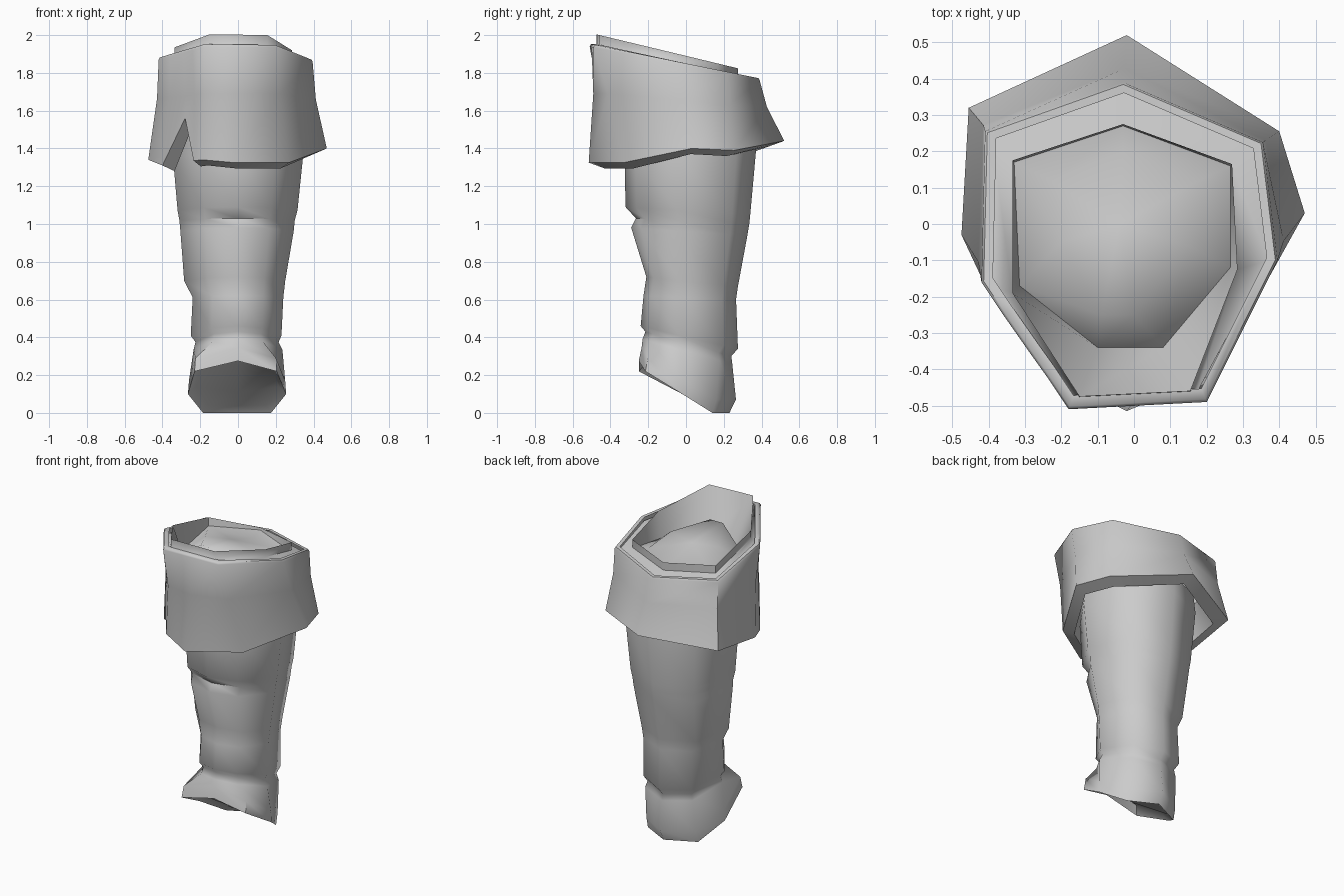
import bpy, bmesh, math
from mathutils import Vector

cube = bpy.data.objects.get("Cube")
if cube:
    bpy.data.objects.remove(cube)

grey = bpy.data.materials.new("plain_grey")
grey.use_nodes = True
grey.diffuse_color = (0.6, 0.6, 0.6, 1)
grey.node_tree.nodes["Principled BSDF"].inputs["Base Color"].default_value = grey.diffuse_color


def skin(name, rings, cap_end=None, angle=60):
    """Bridge a stack of rings; cap_end is an optional centre point for the last one."""
    bm = bmesh.new()
    loops = [[bm.verts.new(p) for p in ring] for ring in rings]
    n = len(loops[0])
    for a, b in zip(loops, loops[1:]):
        for i in range(n):
            j = (i + 1) % n
            bm.faces.new((a[i], a[j], b[j], b[i]))
    if cap_end:
        tip = bm.verts.new(cap_end)
        for i in range(n):
            bm.faces.new((loops[-1][i], loops[-1][(i + 1) % n], tip))
    bmesh.ops.recalc_face_normals(bm, faces=bm.faces)
    mesh = bpy.data.meshes.new(name)
    bm.to_mesh(mesh)
    bm.free()
    mesh.materials.append(grey)
    obj = bpy.data.objects.new(name, mesh)
    bpy.context.collection.objects.link(obj)
    bpy.ops.object.select_all(action="DESELECT")
    obj.select_set(True)
    bpy.context.view_layer.objects.active = obj
    bpy.ops.object.shade_smooth_by_angle(angle=math.radians(angle))


def scaled(ring, s, dz=0.0):
    return [Vector((p.x * s, p.y * s, p.z + dz)) for p in ring]


def on_slope(points, base, slope):
    return [Vector((x, y, base - slope * y)) for x, y in points]


# Shaft: eight-sided rings, each tilted from front to back
SECTION = [(0, -1), (.56, -.82), (1, -.15), (.72, .72), (0, 1), (-.72, .72), (-1, -.15), (-.56, -.82)]


def shaft_ring(z_front, z_back, left, right, front, back):
    ring = []
    for u, v in SECTION:
        t = (v + 1) / 2
        ring.append(Vector((u * (right if u > 0 else left),
                            v * back if v > 0 else -v * front,
                            z_front + (z_back - z_front) * t)))
    return ring


# Bottom rim slopes from the raised front down to the ground at the back
hem = [Vector(p) for p in (
    (0, -.25, .275), (.205, -.215, .22), (.255, -.02, .1), (.175, .14, 0),
    (0, .23, 0), (-.185, .14, 0), (-.265, -.02, .1), (-.23, -.25, .22))]
flare = [Vector((p.x * .98, p.y * (.94 if p.y < 0 else 1.15), p.z + .07)) for p in hem]
pocket = scaled(hem, .85, .04)

shaft_rings = [shaft_ring(*row) for row in (
    (1.50, 1.50, .33, .33, -.325, .36),
    (1.35, 1.38, .345, .345, -.325, .37),
    (1.09, 1.05, .32, .315, -.32, .34),
    (1.03, 1.00, .31, .30, -.265, .335),
    (.98, .94, .305, .295, -.29, .325),
    (.72, .67, .285, .25, -.21, .275),
    (.62, .60, .24, .24, -.225, .265),
    (.46, .34, .25, .23, -.24, .275),
    (.43, .30, .225, .215, -.215, .24),
    (.39, .26, .235, .235, -.23, .245),
)]
skin("shaft", shaft_rings + [flare, hem, pocket], (0, 0, .11), angle=60)

# Cuff: outline runs round from the front, with a V-shaped slit on one side
CUFF_TOP = [(-.18, -.51), (.01, -.5), (.2, -.49), (.395, -.1), (.355, .225), (-.03, .39),
            (-.41, .255), (-.42, -.16), (-.36, -.25), (-.29, -.35), (-.24, -.42)]
CUFF_HEM = [Vector(p) for p in (
    (-.19, -.43, 1.34), (-.02, -.515, 1.325), (.27, -.33, 1.325), (.47, .03, 1.4), (.4, .255, 1.39),
    (-.02, .52, 1.44), (-.455, .32, 1.38), (-.475, -.03, 1.34), (-.4, -.19, 1.31),
    (-.28, -.35, 1.56), (-.235, -.4, 1.335))]
top = on_slope(CUFF_TOP, 1.838, .2)
mid = []
for a, b in zip(top, CUFF_HEM):
    p = a.lerp(b, .4) * .97
    p.z = 1.65 - .08 * a.y
    mid.append(p)
crest = scaled(top, .985, .012)
rim = scaled(top, .925, .012)
lip = scaled(CUFF_HEM, .84, -.03)
lining = scaled(CUFF_HEM, .74, .16)
skin("cuff", [lining, lip, CUFF_HEM, mid, top, crest, rim], angle=60)

# Collar: ledge inside the cuff rim, a low raised edge, and a tilted plug just below it
LEDGE = [(-.16, -.485), (.17, -.47), (.37, -.1), (.335, .21), (-.03, .365), (-.39, .235), (-.39, -.17)]
COLLAR = [(-.15, -.475), (.155, -.46), (.285, -.125), (.27, .165), (-.03, .275), (-.335, .175), (-.335, -.19)]
MOAT = [(-.1, -.34), (.08, -.34), (.265, -.12), (.265, .16), (-.03, .27), (-.33, .17), (-.315, -.17)]
PLUG = [(-.09, -.25), (0, -.25), (.15, -.06), (.18, .12), (-.03, .2), (-.23, .12), (-.2, -.05)]
ledge = on_slope(LEDGE, 1.825, .2)
edge = on_slope(COLLAR, 1.89, .24)
moat = on_slope(MOAT, 1.77, -.15)
plug = on_slope(PLUG, 1.835, .24)
skin("collar", [ledge, scaled(edge, 1, -.05), edge, moat, plug], (-.04, 0, 1.85), angle=70)
